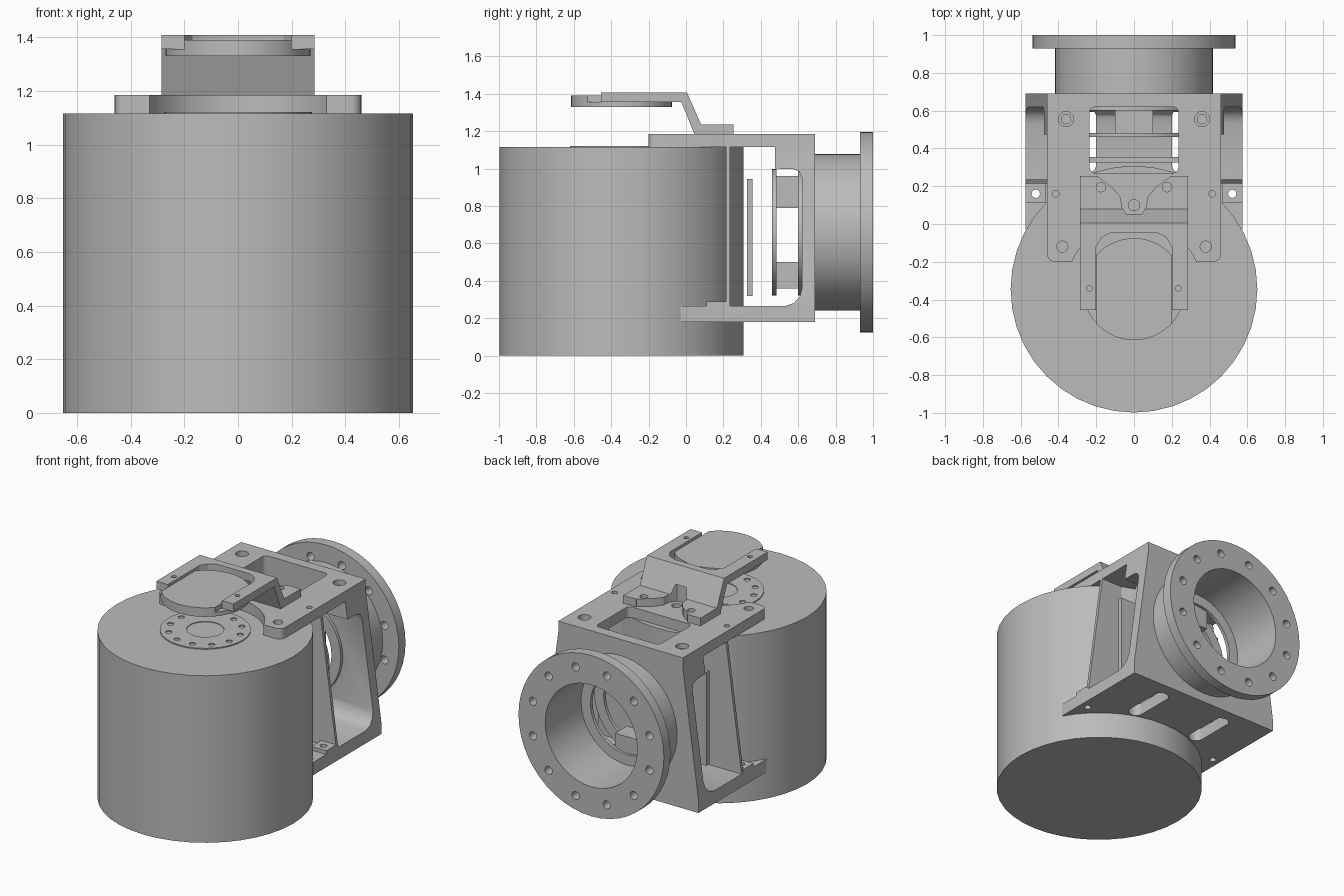
import bpy, bmesh
from math import sin, cos, pi, radians

if "Cube" in bpy.data.objects:
    bpy.data.objects.remove(bpy.data.objects["Cube"])

grey = bpy.data.materials.new("machined grey")
grey.use_nodes = True
grey.diffuse_color = (0.5, 0.5, 0.5, 1)
grey.node_tree.nodes["Principled BSDF"].inputs["Base Color"].default_value = (0.5, 0.5, 0.5, 1)

DRUM_Y, BORE_Z = -0.345, 0.66
PLACE = {"x": lambda u, v, w: (w, u, v),
         "y": lambda u, v, w: (u, w, v),
         "z": lambda u, v, w: (u, v, w)}


def prism(name, pts, axis, a, b):
    """Extrude a flat outline along an axis from a to b."""
    bm = bmesh.new()
    face = bm.faces.new([bm.verts.new(PLACE[axis](u, v, a)) for u, v in pts])
    ext = bmesh.ops.extrude_face_region(bm, geom=[face])["geom"]
    shift = PLACE[axis](0, 0, b - a)
    bmesh.ops.translate(bm, vec=shift, verts=[g for g in ext if isinstance(g, bmesh.types.BMVert)])
    bmesh.ops.recalc_face_normals(bm, faces=bm.faces)
    mesh = bpy.data.meshes.new(name)
    bm.to_mesh(mesh)
    bm.free()
    mesh.materials.append(grey)
    ob = bpy.data.objects.new(name, mesh)
    bpy.context.collection.objects.link(ob)
    return ob


def ring_pts(u, v, r, n=24, start=0.0):
    return [(u + r * cos(start + 2 * pi * i / n), v + r * sin(start + 2 * pi * i / n)) for i in range(n)]


def rect(u0, u1, v0, v1, r=0.0, n=5):
    """Rectangle outline with optional rounded corners."""
    if r == 0:
        return [(u0, v0), (u1, v0), (u1, v1), (u0, v1)]
    corners = [(u1 - r, v1 - r), (u0 + r, v1 - r), (u0 + r, v0 + r), (u1 - r, v0 + r)]
    return [(cu + r * cos(pi / 2 * (q + i / n)), cv + r * sin(pi / 2 * (q + i / n)))
            for q, (cu, cv) in enumerate(corners) for i in range(n + 1)]


def disc(name, u, v, r, axis, a, b, n=24):
    return prism(name, ring_pts(u, v, r, n), axis, a, b)


def boolean(ob, tools, mode="DIFFERENCE"):
    """Apply each tool to the part, then drop the tool."""
    bpy.context.view_layer.objects.active = ob
    for tool in tools:
        mod = ob.modifiers.new("cut", "BOOLEAN")
        mod.operation, mod.object, mod.solver = mode, tool, "EXACT"
        bpy.ops.object.modifier_apply(modifier=mod.name)
        bpy.data.objects.remove(tool)
    return ob


def holes(spots, r, a, b, axis="z"):
    return [disc("cutter", u, v, r, axis, a, b, 16) for u, v in spots]


def pair(x, y):
    return [(x, y), (-x, y)]


# Motor drum and the bolted hub on its top
disc("drum", 0, DRUM_Y, 0.653, "z", 0, 1.115, 40)
hub = disc("hub_disc", 0, DRUM_Y, 0.275, "z", 1.11, 1.122, 40)
boolean(hub, holes(ring_pts(0, DRUM_Y, 0.225, 12, pi / 12), 0.02, 1.0, 1.2)
        + [disc("cutter", 0, DRUM_Y, 0.113, "z", 1.117, 1.2, 32)])

# Frame: hollow box with sides that lean outwards towards the bottom
frame = prism("frame", rect(0.215, 0.69, 0.18, 1.185), "x", -0.6, 0.6)
lean = [(0.575, 0.18), (0.575, 0.265), (0.46, 1.115), (0.46, 1.185)]
envelope = prism("cutter", lean + [(-x, z) for x, z in reversed(lean)], "y", 0, 1)
boolean(frame, [envelope], "INTERSECT")
window = [(0.235, 0.265), (0.53, 0.265), (0.575, 0.28), (0.608, 0.315), (0.62, 0.36),
          (0.62, 0.95), (0.605, 0.985), (0.57, 0.998), (0.475, 1.0), (0.475, 1.115), (0.235, 1.115)]
cuts = [prism("cutter", window, "x", -0.7, 0.7),
        prism("cutter", rect(-0.235, 0.235, 0.27, 0.62, 0.03), "z", 0.9, 1.3),
        disc("cutter", 0, BORE_Z, 0.34, "y", 0.5, 1.2, 48)]
cuts += [prism("cutter", rect(s * 0.25 - 0.05, s * 0.25 + 0.05, 0.27, 0.61, 0.045), "z", 0.1, 0.3)
         for s in (-1, 1)]
cuts += holes(pair(0.36, 0.555), 0.04, 1.15, 1.3) + holes(pair(0.36, 0.555), 0.025, 1.05, 1.3)
boolean(frame, cuts)

# Upper plate arms that clasp the hub
arms = prism("upper_plate", rect(-0.46, 0.46, -0.2, 0.265, 0.04), "z", 1.115, 1.185)
boolean(arms, [disc("cutter", 0, DRUM_Y, 0.36, "z", 1, 1.3, 48)]
        + holes(pair(0.38, -0.12), 0.03, 1.13, 1.3)
        + holes(pair(0.415, 0.16), 0.018, 1.13, 1.3)
        + holes([(0, 0.1)], 0.03, 1.13, 1.3))

# Lower plate blending into the drum, with a raised lug on each side
for side, s in (("left", 1), ("right", -1)):
    wing = [(s * 0.575, -0.03), (s * 0.575, 0.22), (s * 0.25, 0.22), (s * 0.45, 0.0)]
    plate = prism(side + "_lower_wing", wing, "z", 0.18, 0.265)
    boolean(plate, holes([(s * 0.52, 0.16)], 0.022, 0.1, 0.4))
    lug = prism(side + "_lug", rect(s * 0.52 - 0.055, s * 0.52 + 0.055, 0.11, 0.215), "z", 0.265, 0.29)
    boolean(lug, holes([(s * 0.52, 0.16)], 0.022, 0.2, 0.4))

# Rear neck and bolted flange
neck = disc("neck", 0, BORE_Z, 0.418, "y", 0.69, 0.935, 48)
flange = disc("flange", 0, BORE_Z, 0.537, "y", 0.93, 1.0, 48)
for part in (neck, flange):
    boolean(part, [disc("cutter", 0, BORE_Z, 0.34, "y", 0.5, 1.2, 48)])
boolean(flange, holes(ring_pts(0, BORE_Z, 0.445, 12, pi / 12), 0.027, 0.8, 1.2, "y"))

# Electronics inside the frame: board, two rings and connector blocks
prism("circuit_board", rect(-0.4, 0.4, 0.32, 0.945), "y", 0.325, 0.355)
for name, y in (("front_ring", 0.46), ("rear_ring", 0.6)):
    ring = disc(name, 0, BORE_Z, 0.339, "y", y, y + 0.023, 40)
    boolean(ring, [disc("cutter", 0, BORE_Z, 0.27, "y", 0.3, 0.8, 40)])
for name, z0, z1 in (("upper_block", 0.79, 0.96), ("lower_block", 0.36, 0.5)):
    prism(name, rect(-0.1, 0.1, z0, z1), "y", 0.48, 0.605)

# Bent clip carrying the sensor disc above the hub
bend = [(0.255, 1.185), (0.255, 1.237), (0.08, 1.237), (0.005, 1.408), (-0.455, 1.408),
        (-0.455, 1.357), (-0.025, 1.357), (0.045, 1.185)]
clip = prism("clip", bend, "x", -0.285, 0.285)
bay = [(0.2, -0.6), (0.2, -0.12), (0.17, -0.07), (0.12, -0.045)]
notch = [(0.2, 0.3), (0.19, 0.25), (0.11, 0.19), (0.07, 0.14), (0.065, 0.09), (0.035, 0.045)]
boolean(clip, [prism("cutter", o + [(-x, y) for x, y in reversed(o)], "z", a, b)
               for o, a, b in ((bay, 1.3, 1.5), (notch, 1.1, 1.3))]
        + holes(pair(0.175, 0.195), 0.025, 1.1, 1.3)
        + holes(pair(0.235, -0.34), 0.015, 1.3, 1.5))
disc("sensor_disc", 0, DRUM_Y, 0.27, "z", 1.33, 1.357, 48)
boss = disc("sensor_boss", 0, DRUM_Y, 0.27, "z", 1.355, 1.39, 48)
boolean(boss, [prism("cutter", rect(-0.199, 0.199, -1, 0.5), "z", 1.3, 1.5)], "INTERSECT")

# Smooth the round faces and keep the edges sharp
for ob in bpy.context.scene.objects:
    if ob.type == "MESH":
        ob.select_set(True)
        bpy.context.view_layer.objects.active = ob
bpy.ops.object.shade_smooth_by_angle(angle=radians(30))
